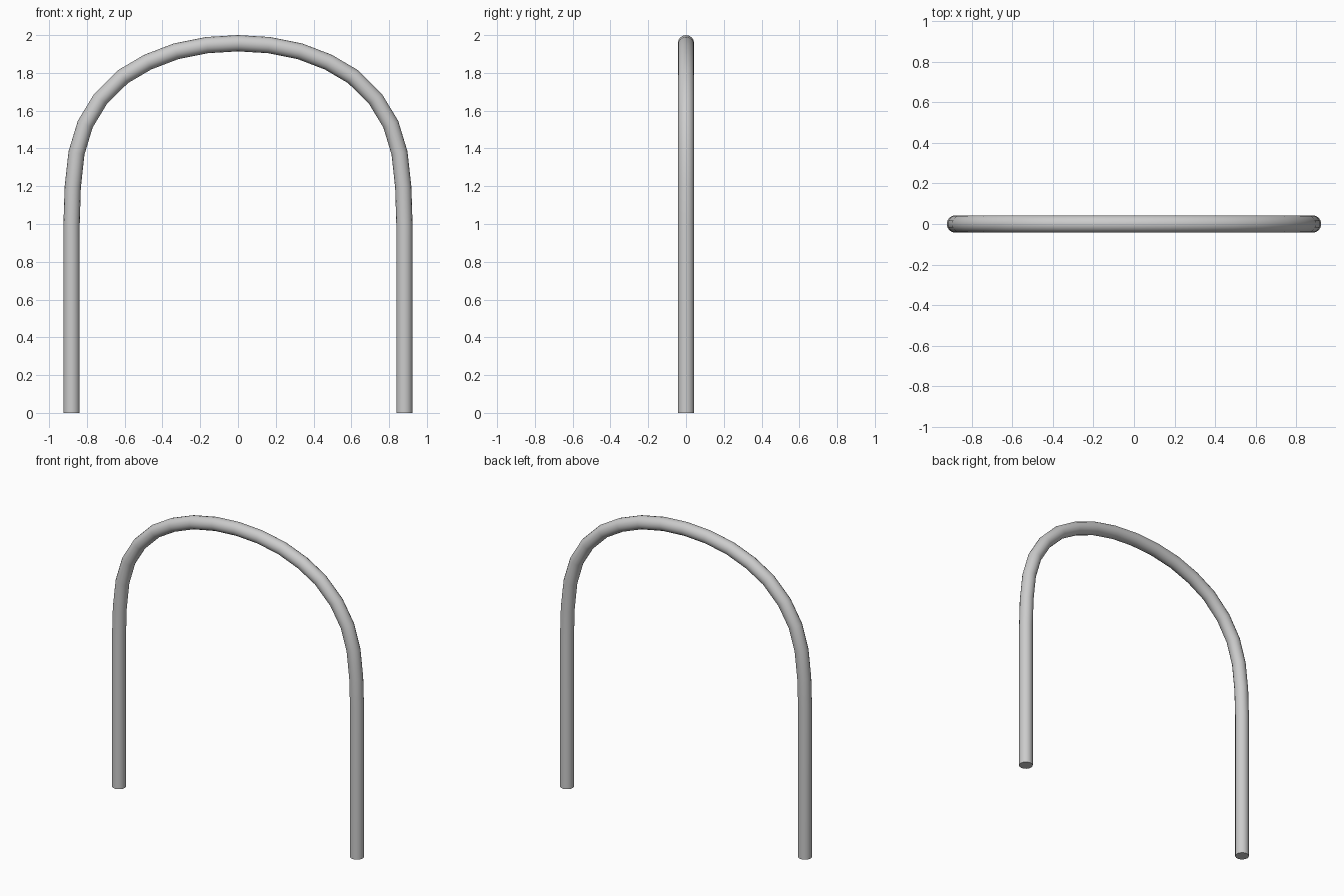
import bpy
import math

if "Cube" in bpy.data.objects:
    bpy.data.objects.remove(bpy.data.objects["Cube"])

# Centre line of one half of the arch, from foot to just before the apex (x, z)
half = [(0.881, 0.0), (0.881, 1.0), (0.875, 1.195), (0.855, 1.376),
        (0.809, 1.528), (0.728, 1.662), (0.609, 1.78), (0.478, 1.857),
        (0.329, 1.914), (0.164, 1.947)]
path = [(-x, z) for x, z in half] + [(0, 1.957)] + half[::-1]

# Round tube swept along the mirrored path
curve = bpy.data.curves.new("arch_tube", 'CURVE')
curve.dimensions = '3D'
curve.bevel_depth = 0.043
curve.bevel_resolution = 6
curve.use_fill_caps = True
spline = curve.splines.new('POLY')
spline.points.add(len(path) - 1)
for p, (x, z) in zip(spline.points, path):
    p.co = (x, 0, z, 1)

tube = bpy.data.objects.new("arch_tube", curve)
bpy.context.collection.objects.link(tube)
bpy.context.view_layer.objects.active = tube
tube.select_set(True)

# Solid mesh with smooth sides and crisp end caps
bpy.ops.object.convert(target='MESH')
bpy.ops.object.shade_smooth_by_angle(angle=math.radians(40))
